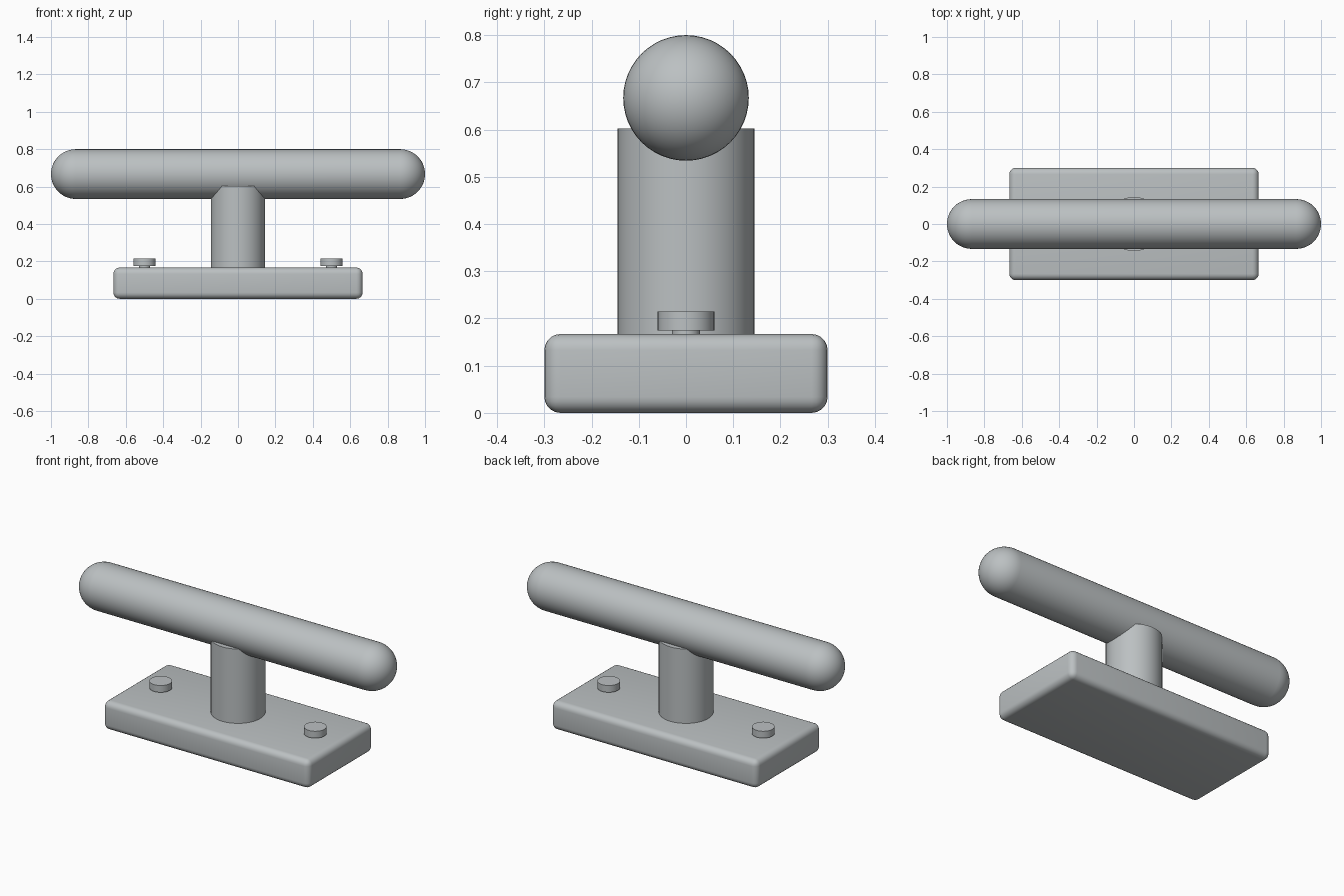
import bpy
import bmesh
from math import pi, sin, cos, radians
from mathutils import Matrix, Vector

if "Cube" in bpy.data.objects:
    bpy.data.objects.remove(bpy.data.objects["Cube"], do_unlink=True)

STEEL = (0.5, 0.53, 0.54, 1)
steel = bpy.data.materials.new("grey_steel")
steel.use_nodes = True
steel.diffuse_color = STEEL
steel.node_tree.nodes["Principled BSDF"].inputs["Base Color"].default_value = STEEL


def finish(name, bm):
    """Turn a bmesh into a smooth-shaded steel object with crisp edges."""
    bmesh.ops.recalc_face_normals(bm, faces=bm.faces)
    mesh = bpy.data.meshes.new(name)
    bm.to_mesh(mesh)
    bm.free()
    mesh.materials.append(steel)
    obj = bpy.data.objects.new(name, mesh)
    bpy.context.collection.objects.link(obj)
    bpy.ops.object.select_all(action="DESELECT")
    obj.select_set(True)
    bpy.context.view_layer.objects.active = obj
    bpy.ops.object.shade_smooth_by_angle(angle=radians(35))
    return obj


def add_cylinder(bm, radius, bottom, top, x=0, sides=48):
    bmesh.ops.create_cone(
        bm, cap_ends=True, segments=sides, radius1=radius, radius2=radius,
        depth=top - bottom, matrix=Matrix.Translation((x, 0, (bottom + top) / 2)))


# Base plate with rounded edges
bm = bmesh.new()
bmesh.ops.create_cube(bm, size=1, matrix=Matrix.Translation((0, 0, 0.0835))
                      @ Matrix.Diagonal((1.333, 0.6, 0.167, 1)))
bmesh.ops.bevel(bm, geom=bm.edges[:], offset=0.034, segments=5,
                profile=0.5, affect="EDGES")
finish("base_plate", bm)

# Central post, running up into the bar
bm = bmesh.new()
add_cylinder(bm, 0.145, 0.15, 0.602)
finish("post", bm)

# Crossbar: a round-ended profile revolved about the x axis
RADIUS, HALF, HEIGHT, STEPS = 0.133, 0.867, 0.667, 12
bm = bmesh.new()
profile = []
for side in (-1, 1):
    arc = [Vector((side * (HALF + RADIUS * cos(a)), 0, HEIGHT + RADIUS * sin(a)))
           for a in (pi / 2 * i / STEPS for i in range(STEPS + 1))]
    profile += arc if side < 0 else arc[::-1]
verts = [bm.verts.new(p) for p in profile]
edges = [bm.edges.new(pair) for pair in zip(verts, verts[1:])]
bmesh.ops.spin(bm, geom=verts + edges, cent=(0, 0, HEIGHT), axis=(1, 0, 0),
               angle=2 * pi, steps=48, use_merge=True)
bmesh.ops.remove_doubles(bm, verts=bm.verts, dist=0.0001)
finish("crossbar", bm)

# Mounting bolts: a head standing just clear of the plate on a thin shank
for name, x in (("left_bolt", 0.5), ("right_bolt", -0.5)):
    bm = bmesh.new()
    add_cylinder(bm, 0.06, 0.175, 0.215, x, 32)
    add_cylinder(bm, 0.03, 0.15, 0.19, x, 16)
    finish(name, bm)
